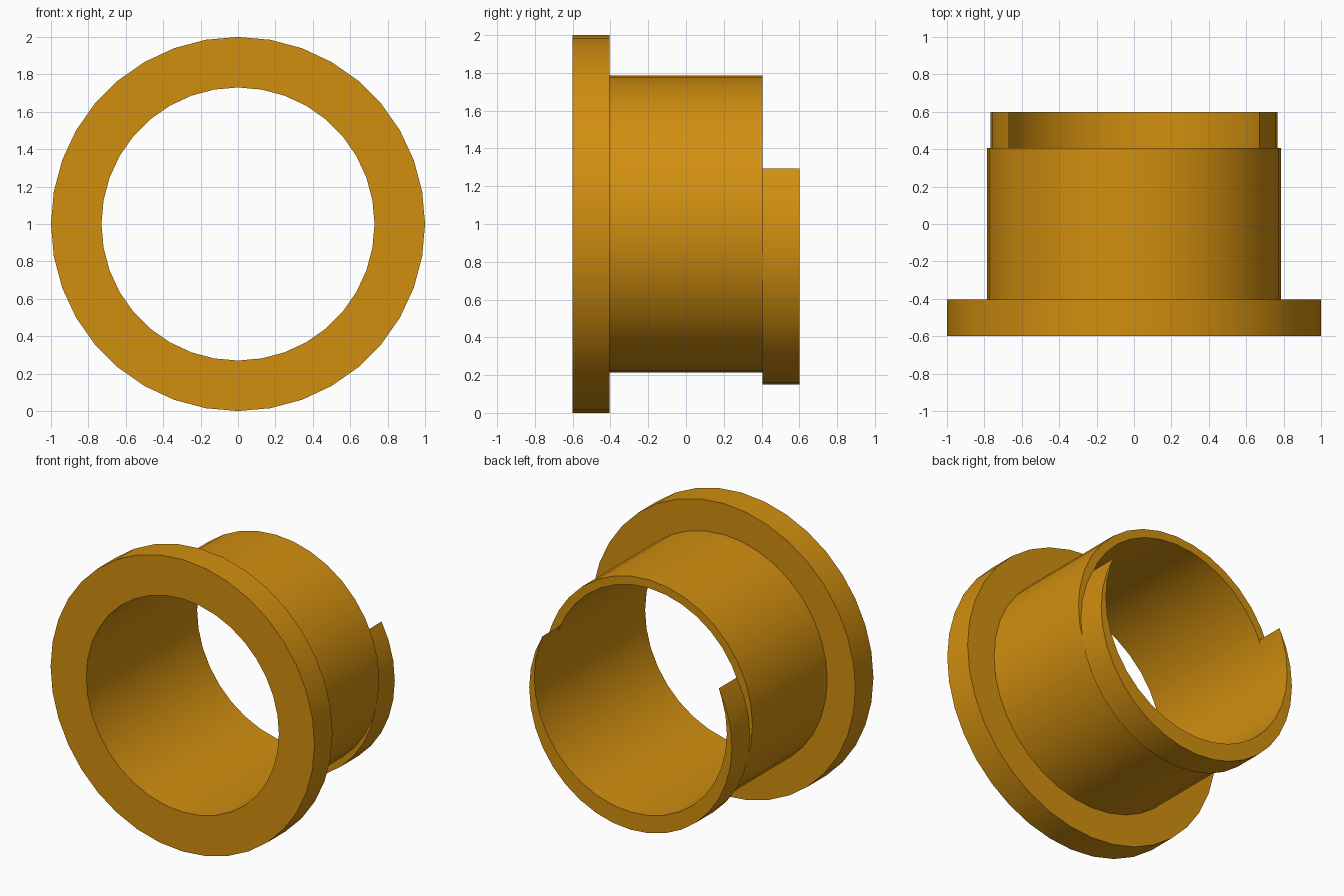
import bpy, bmesh, math

cube = bpy.data.objects.get("Cube")
if cube:
    bpy.data.objects.remove(cube)

SIDES = 36
BORE = 0.73
CENTRE_Z = 1.0

brass = bpy.data.materials.new("amber_brass")
colour = (0.64, 0.275, 0.005, 1)
brass.diffuse_color = colour
brass.use_nodes = True
brass.node_tree.nodes["Principled BSDF"].inputs["Base Color"].default_value = colour


def polar(radius, degrees, centre_z=CENTRE_Z):
    a = math.radians(degrees)
    return radius * math.cos(a), centre_z + radius * math.sin(a)


def finish(bm, name):
    bmesh.ops.recalc_face_normals(bm, faces=bm.faces)
    mesh = bpy.data.meshes.new(name)
    bm.to_mesh(mesh)
    bm.free()
    mesh.materials.append(brass)
    obj = bpy.data.objects.new(name, mesh)
    bpy.context.collection.objects.link(obj)
    bpy.ops.object.select_all(action='DESELECT')
    obj.select_set(True)
    bpy.context.view_layer.objects.active = obj
    bpy.ops.object.shade_smooth_by_angle(angle=math.radians(30))
    return obj


# Flanged sleeve: closed (radius, y) profile turned about the y axis
profile = [(BORE, -0.6), (1.0, -0.6), (1.0, -0.405), (0.787, -0.405),
           (0.787, 0.405), (BORE, 0.405)]
bm = bmesh.new()
rings = []
for i in range(SIDES):
    ring = []
    for r, y in profile:
        x, z = polar(r, 360 * i / SIDES)
        ring.append(bm.verts.new((x, y, z)))
    rings.append(ring)
for i in range(SIDES):
    a, b = rings[i], rings[(i + 1) % SIDES]
    for j in range(len(profile)):
        k = (j + 1) % len(profile)
        bm.faces.new((a[j], a[k], b[k], b[j]))
finish(bm, "flanged_sleeve")

# Crescent lip: bore arc inside, lowered circle outside, pointed tips
tip_z = CENTRE_Z + 0.295
tip_x = math.sqrt(BORE ** 2 - (tip_z - CENTRE_Z) ** 2)
pairs = [((tip_x, tip_z),) * 2]
for deg in range(20, -201, -10):
    pairs.append((polar(BORE, deg), polar(0.768, deg, 0.917)))
pairs.append(((-tip_x, tip_z),) * 2)

bm = bmesh.new()
sections = []
for inner, outer in pairs:
    sections.append([bm.verts.new((x, y, z)) for (x, z), y in
                     ((inner, 0.405), (outer, 0.405), (outer, 0.6), (inner, 0.6))])
for a, b in zip(sections, sections[1:]):
    for j in range(4):
        k = (j + 1) % 4
        bm.faces.new((a[j], a[k], b[k], b[j]))
bmesh.ops.remove_doubles(bm, verts=bm.verts, dist=0.0001)
finish(bm, "crescent_lip")
